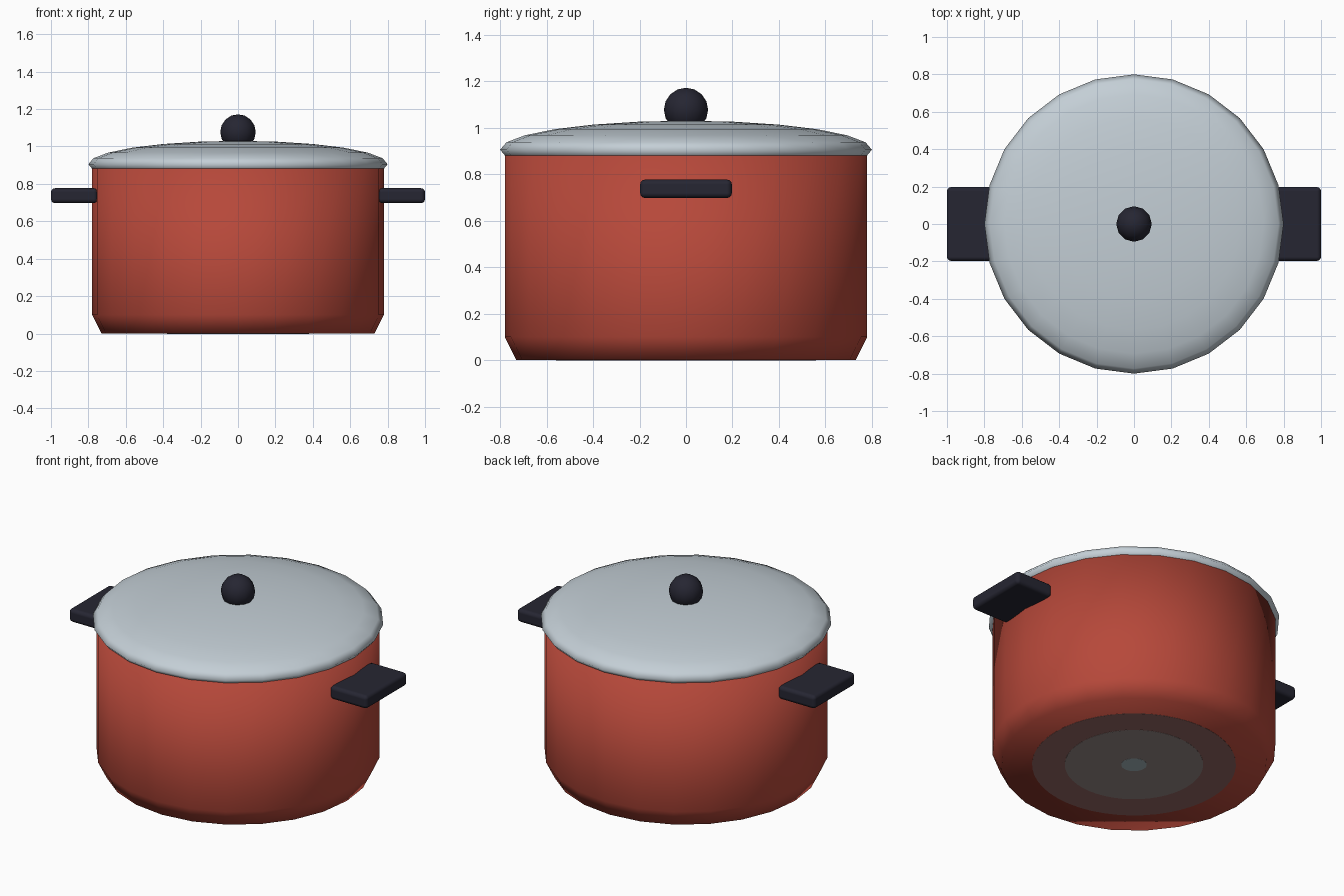
import bpy
import bmesh
import math
from mathutils import Matrix

cube = bpy.data.objects.get("Cube")
if cube:
    bpy.data.objects.remove(cube, do_unlink=True)


def material(name, color):
    mat = bpy.data.materials.new(name)
    mat.use_nodes = True
    mat.diffuse_color = (*color, 1)
    mat.node_tree.nodes["Principled BSDF"].inputs["Base Color"].default_value = (*color, 1)
    return mat


red = material("red enamel", (0.47, 0.065, 0.042))
steel = material("pale steel", (0.55, 0.62, 0.67))
dark = material("dark plastic", (0.019, 0.019, 0.032))
ring_tones = [
    material("rosy grey", (0.30, 0.14, 0.13)),
    material("warm grey", (0.32, 0.26, 0.25)),
    material("cool grey", (0.38, 0.48, 0.51)),
]


def finish(name, bm, mat, smooth=True):
    bmesh.ops.recalc_face_normals(bm, faces=bm.faces[:])
    for face in bm.faces:
        face.smooth = smooth
    mesh = bpy.data.meshes.new(name)
    bm.to_mesh(mesh)
    bm.free()
    mesh.materials.append(mat)
    obj = bpy.data.objects.new(name, mesh)
    bpy.context.collection.objects.link(obj)
    return obj


def lathe(name, profile, mat, sides=24, smooth=True):
    """Closed turned shape from (radius, height) points."""
    bm = bmesh.new()
    rings = []
    for r, z in profile:
        rings.append([bm.verts.new((r * math.cos(math.tau * i / sides),
                                    r * math.sin(math.tau * i / sides), z))
                      for i in range(sides)])
    for low, high in zip(rings, rings[1:]):
        for i in range(sides):
            j = (i + 1) % sides
            bm.faces.new((low[i], low[j], high[j], high[i]))
    bm.faces.new(rings[0][::-1])
    bm.faces.new(rings[-1])
    return finish(name, bm, mat, smooth)


def ball(name, radius, height, center, sides, rings, mat):
    bm = bmesh.new()
    bmesh.ops.create_uvsphere(bm, u_segments=sides, v_segments=rings, radius=1)
    bmesh.ops.transform(bm, verts=bm.verts[:], matrix=Matrix.Translation((0, 0, center))
                        @ Matrix.Diagonal((radius, radius, height, 1)))
    return finish(name, bm, mat)


# Pot with a tapered foot
lathe("pot_body", [(0.73, 0), (0.78, 0.1), (0.78, 0.9)], red)

# Concentric discs on the underside
for i, (radius, tone) in enumerate(zip((0.56, 0.38, 0.07), ring_tones)):
    drop = -0.001 * (i + 1)
    lathe(f"base_disc_{i + 1}", [(radius, drop), (radius, 0.002)], tone, 48, False)

# Domed lid and its knob
ball("lid", 0.8, 0.125, 0.905, 24, 12, steel)
ball("lid_knob", 0.095, 0.095, 1.077, 12, 8, dark)

# Side handles with rounded edges
for side, label in ((1, "left"), (-1, "right")):
    bm = bmesh.new()
    bmesh.ops.create_cube(bm, size=1, matrix=Matrix.Translation((side * 0.875, 0, 0.737))
                          @ Matrix.Diagonal((0.25, 0.395, 0.08, 1)))
    handle = finish(f"{label}_handle", bm, dark)
    bevel = handle.modifiers.new("Rounded edges", 'BEVEL')
    bevel.width = 0.022
    bevel.segments = 3
    bevel.harden_normals = True
